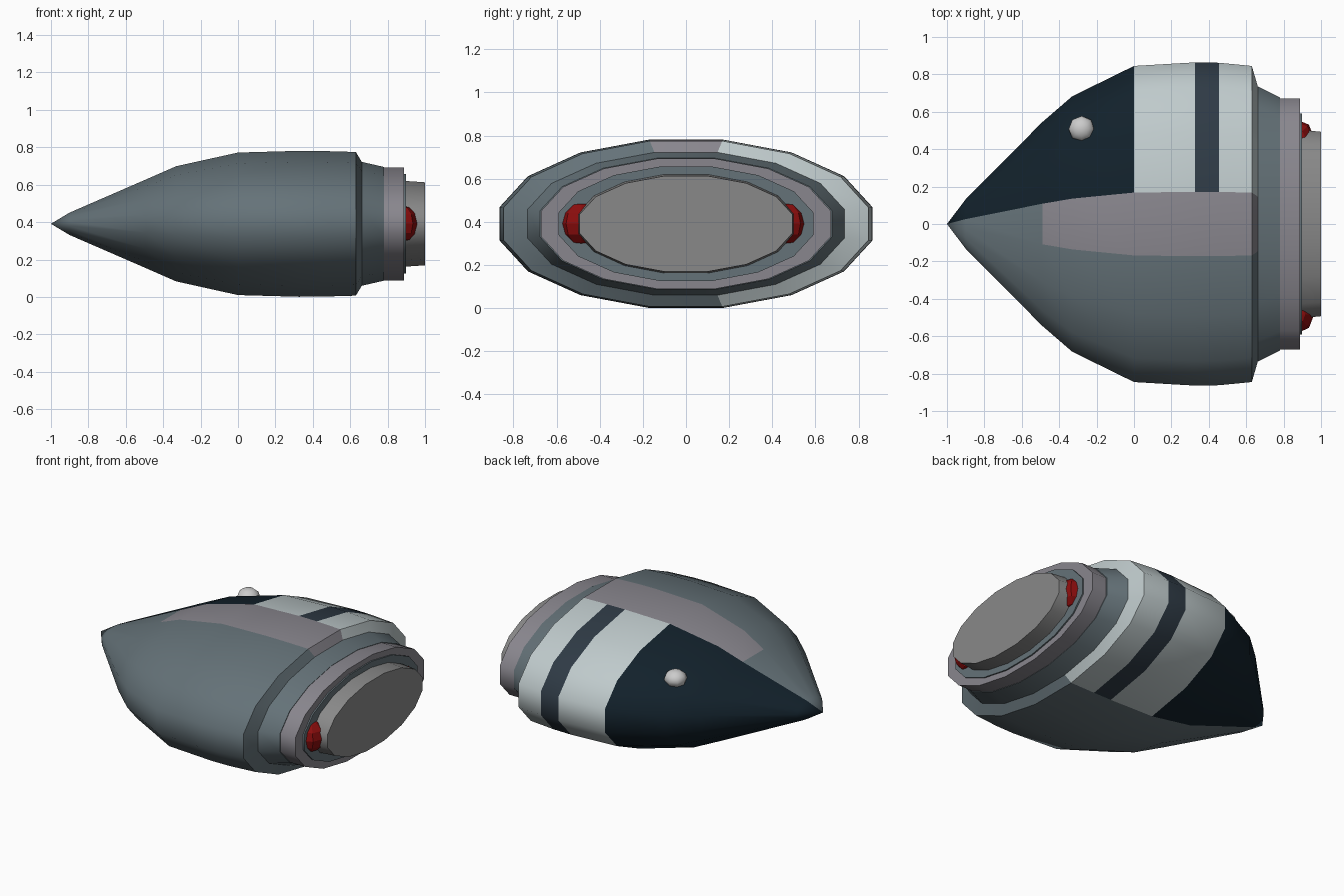
import bpy, bmesh
from math import cos, sin, pi

if "Cube" in bpy.data.objects:
    bpy.data.objects.remove(bpy.data.objects["Cube"])

SIDES, CZ = 16, 0.391
K = cos(pi / SIDES)          # flats face up, down and sideways


def material(name, rgb):
    m = bpy.data.materials.new(name)
    m.diffuse_color = (*rgb, 1)
    m.use_nodes = True
    m.node_tree.nodes["Principled BSDF"].inputs["Base Color"].default_value = m.diffuse_color
    return m


SLATE = material("slate", (0.13, 0.17, 0.19))
NAVY = material("navy", (0.006, 0.015, 0.024))
PALE = material("pale_grey", (0.52, 0.59, 0.60))
STRIPE = material("dark_stripe", (0.028, 0.043, 0.06))
MAUVE = material("mauve_grey", (0.25, 0.24, 0.27))
RED = material("red", (0.26, 0.004, 0.004))
WHITE = material("white", (0.75, 0.76, 0.77))
STEEL = material("steel", (0.25, 0.25, 0.25))


def smooth(ob, angle):
    bpy.ops.object.select_all(action='DESELECT')
    bpy.context.view_layer.objects.active = ob
    ob.select_set(True)
    bpy.ops.object.shade_smooth_by_angle(angle=angle)


def loft(name, stations, mats, pick=lambda band, side: 0, cap_start=True):
    """Skin elliptical rings (x, half width, half height) along x."""
    bm = bmesh.new()
    rings = []
    for x, hy, hz in stations:
        if hy == 0:
            rings.append([bm.verts.new((x, 0, CZ))] * SIDES)
            continue
        rings.append([bm.verts.new((x, hy / K * cos((i + .5) * 2 * pi / SIDES),
                                    CZ + hz / K * sin((i + .5) * 2 * pi / SIDES)))
                      for i in range(SIDES)])
    for b, (r0, r1) in enumerate(zip(rings, rings[1:])):
        for i in range(SIDES):
            j = (i + 1) % SIDES
            vs = list(dict.fromkeys((r0[i], r0[j], r1[j], r1[i])))
            f = bm.faces.new(vs)
            f.material_index = pick(b, j)
    if cap_start and stations[0][1]:
        bm.faces.new(rings[0])
    bm.faces.new(rings[-1])
    bmesh.ops.recalc_face_normals(bm, faces=bm.faces)
    me = bpy.data.meshes.new(name)
    bm.to_mesh(me)
    bm.free()
    for m in mats:
        me.materials.append(m)
    ob = bpy.data.objects.new(name, me)
    bpy.context.collection.objects.link(ob)
    smooth(ob, pi / 4)
    return ob


# Hull with painted +y flank and dorsal strip
hull = [(-1, 0, 0), (-0.9, 0.132, 0.06), (-0.49, 0.545, 0.238),
        (-0.33, 0.683, 0.308), (0, 0.845, 0.381), (0.325, 0.864, 0.39),
        (0.455, 0.862, 0.389), (0.63, 0.845, 0.384), (0.662, 0.735, 0.331),
        (0.78, 0.677, 0.304)]
FLANK = [1, 1, 1, 1, 2, 3, 2, 2, 0]


def hull_paint(band, side):
    if side == 4:                          # top facet
        return 4 if 2 <= band <= 7 else 0
    if side < 4 or side > 12:              # +y facets
        return FLANK[band]
    return 0


loft("hull", hull, [SLATE, NAVY, PALE, STRIPE, MAUVE], hull_paint)

# Stern collar, plate and engine nozzle
loft("stern_collar", [(0.775, 0.671, 0.302), (0.888, 0.671, 0.302)], [MAUVE])
loft("stern_plate", [(0.87, 0.59, 0.266), (0.897, 0.59, 0.266)], [SLATE])
loft("nozzle", [(0.88, 0.505, 0.23), (0.999, 0.493, 0.222)], [STEEL])


# Stern lamps and the small dome on the painted flank
def ball(name, loc, scale, mat):
    bpy.ops.mesh.primitive_uv_sphere_add(segments=8, ring_count=6, radius=1,
                                         location=loc)
    ob = bpy.context.object
    ob.name = name
    ob.scale = scale
    ob.data.materials.append(mat)
    return ob


for label, y in (("left", 0.46), ("right", -0.485)):
    ball("lamp_" + label, (0.868, y, 0.392), (0.095, 0.1, 0.1), RED)
dome = ball("dome", (-0.28, 0.508, 0.618), (0.07, 0.07, 0.055), WHITE)
smooth(dome, pi / 3)
